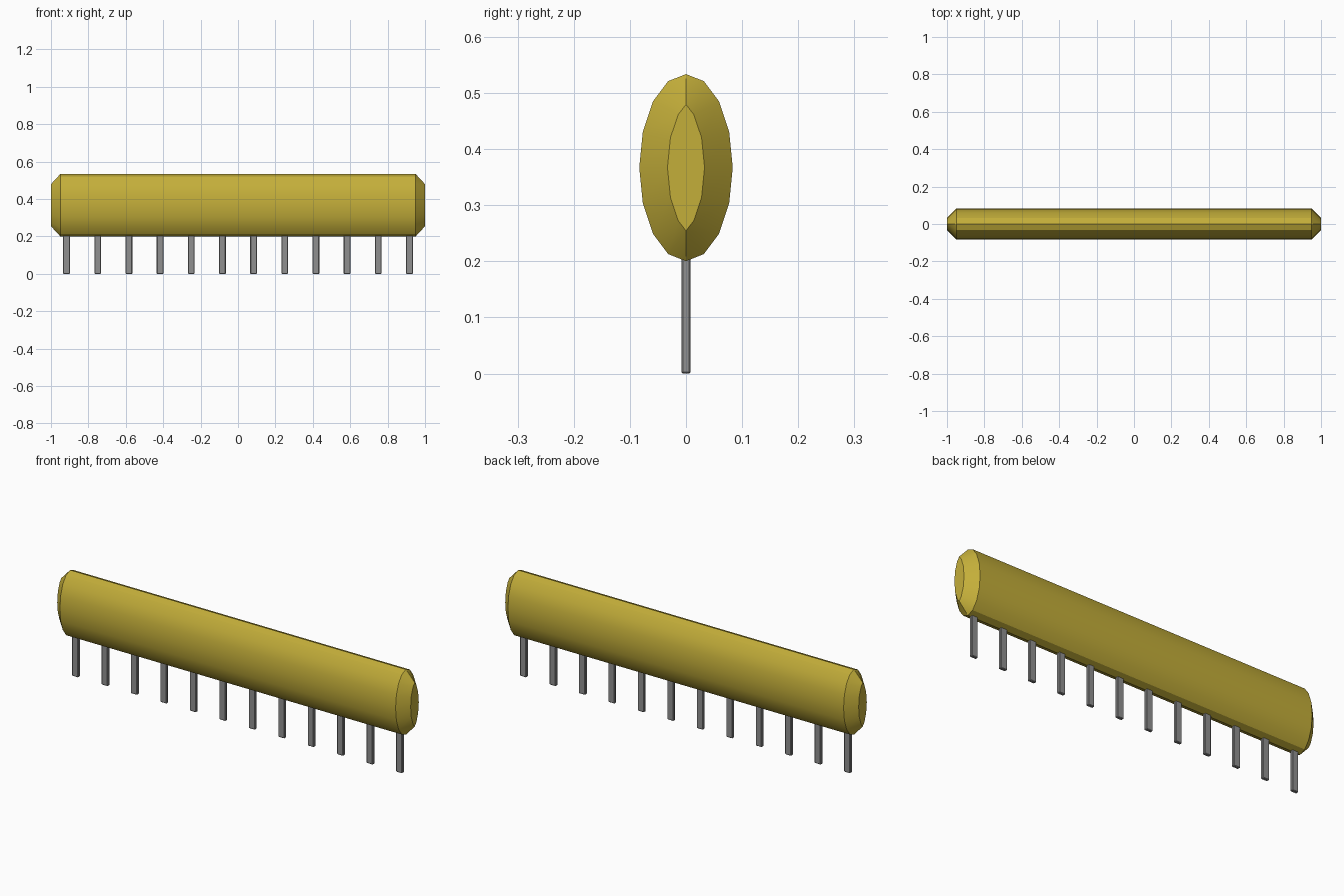
import bpy, bmesh, math

cube = bpy.data.objects.get("Cube")
if cube:
    bpy.data.objects.remove(cube, do_unlink=True)


def material(name, rgb):
    mat = bpy.data.materials.new(name)
    mat.use_nodes = True
    mat.diffuse_color = (*rgb, 1)
    mat.node_tree.nodes["Principled BSDF"].inputs["Base Color"].default_value = (*rgb, 1)
    return mat


def make_object(name, bm, mat):
    bmesh.ops.recalc_face_normals(bm, faces=bm.faces)
    mesh = bpy.data.meshes.new(name)
    bm.to_mesh(mesh)
    bm.free()
    mesh.materials.append(mat)
    obj = bpy.data.objects.new(name, mesh)
    bpy.context.collection.objects.link(obj)
    return obj


gold = material("ochre_gold", (0.55, 0.425, 0.042))
grey = material("lead_grey", (0.28, 0.28, 0.28))

SIDES, HALF_Y, HALF_Z, MID_Z = 16, 0.0833, 0.1667, 0.367
CHAMFER = 0.05

# Elliptical body profile
angles = [2 * math.pi * i / SIDES for i in range(SIDES)]
outer = [(HALF_Y * math.sin(a), HALF_Z * math.cos(a)) for a in angles]


def edge_normal(p, q):
    dy, dz = q[0] - p[0], q[1] - p[1]
    length = math.hypot(dy, dz)
    return -dz / length, dy / length


# Even inset of the profile; points that cross the middle meet on a ridge
inner = []
for i, (y, z) in enumerate(outer):
    n1 = edge_normal(outer[i - 1], outer[i])
    n2 = edge_normal(outer[i], outer[(i + 1) % SIDES])
    k = CHAMFER / (1 + n1[0] * n2[0] + n1[1] * n2[1])
    iy, iz = y - k * (n1[0] + n2[0]), z - k * (n1[1] + n2[1])
    if abs(y) < 0.04:
        iy, iz = 0, math.copysign(0.1125, z)
    inner.append((iy, iz))

# Body: four rings along x with capped ends
bm = bmesh.new()
rings = []
for x, profile in ((-1, inner), (-1 + CHAMFER, outer), (1 - CHAMFER, outer), (1, inner)):
    rings.append([bm.verts.new((x, y, MID_Z + z)) for y, z in profile])
for a, b in zip(rings, rings[1:]):
    for i in range(SIDES):
        j = (i + 1) % SIDES
        bm.faces.new((a[i], a[j], b[j], b[i]))
bm.faces.new(rings[0])
bm.faces.new(rings[-1])
bmesh.ops.remove_doubles(bm, verts=bm.verts, dist=0.001)
body = make_object("body", bm, gold)
bpy.ops.object.select_all(action="DESELECT")
body.select_set(True)
bpy.context.view_layer.objects.active = body
bpy.ops.object.shade_smooth_by_angle(angle=math.radians(30))

# Row of twelve flat pins with bevelled edges
PINS, PITCH, PIN_TOP = 12, 1 / 6, 0.25
for n in range(PINS):
    bm = bmesh.new()
    bmesh.ops.create_cube(bm, size=1)
    bmesh.ops.scale(bm, vec=(0.036, 0.0167, PIN_TOP), verts=bm.verts)
    bmesh.ops.translate(bm, vec=((n - (PINS - 1) / 2) * PITCH, 0, PIN_TOP / 2), verts=bm.verts)
    bmesh.ops.bevel(bm, geom=list(bm.edges), offset=0.003, segments=1, affect="EDGES")
    make_object(f"pin_{n + 1}", bm, grey)
